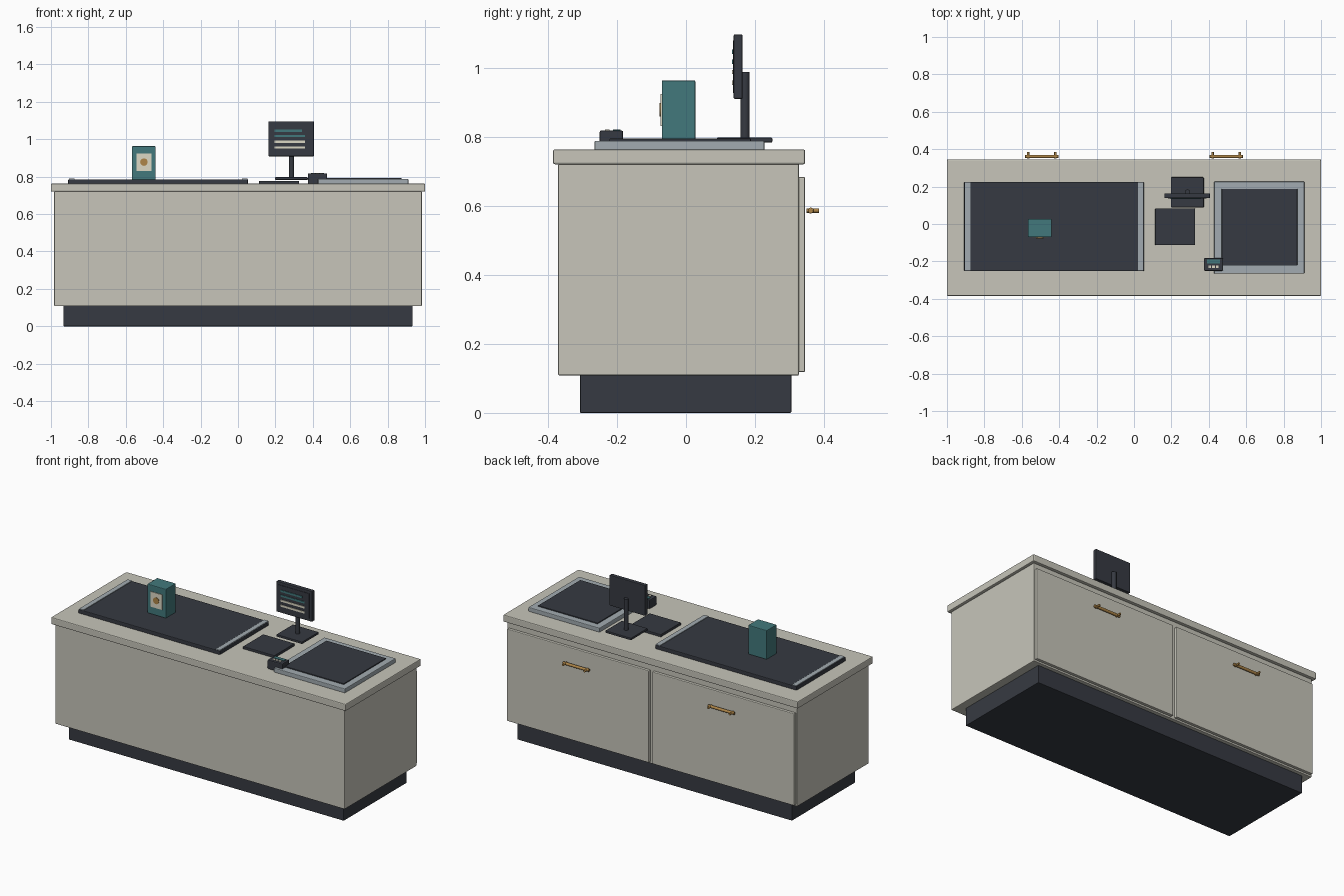
import bpy, math


def mat(name, rgb):
    m = bpy.data.materials.new(name)
    m.diffuse_color = (*rgb, 1)
    return m


STONE = mat("warm_grey", (0.57, 0.56, 0.49))
DARK = mat("charcoal", (0.037, 0.042, 0.054))
STEEL = mat("steel_grey", (0.36, 0.41, 0.44))
TEAL = mat("teal", (0.055, 0.19, 0.20))
CREAM = mat("cream", (0.72, 0.69, 0.56))
BRASS = mat("brass", (0.42, 0.235, 0.065))


def finish(o, name, m, bevel):
    o.name = name
    o.data.materials.append(m)
    if bevel:
        b = o.modifiers.new("bevel", 'BEVEL')
        b.width, b.segments, b.limit_method = bevel, 2, 'ANGLE'
    return o


def box(name, m, x, y, z, bevel=0.0):
    """Box from (min, max) ranges."""
    bpy.ops.mesh.primitive_cube_add(size=1)
    o = bpy.context.object
    for v in o.data.vertices:
        v.co = [(r[0] + r[1]) / 2 + c * (r[1] - r[0]) for r, c in zip((x, y, z), v.co)]
    return finish(o, name, m, bevel)


def rod(name, m, centre, radius, length, axis, bevel=0.0):
    rot = {'X': (0, math.pi / 2, 0), 'Y': (math.pi / 2, 0, 0), 'Z': (0, 0, 0)}[axis]
    bpy.ops.mesh.primitive_cylinder_add(vertices=24, radius=radius, depth=length,
                                        location=centre, rotation=rot)
    o = finish(bpy.context.object, name, m, bevel)
    bpy.ops.object.shade_smooth_by_angle()
    return o


# Counter
box("plinth", DARK, (-0.933, 0.933), (-0.307, 0.305), (0, 0.112), 0.003)
box("cabinet_body", STONE, (-0.983, 0.983), (-0.37, 0.327), (0.108, 0.722), 0.004)
box("countertop", STONE, (-1, 1), (-0.385, 0.345), (0.72, 0.763), 0.005)

# Rear doors with handles
for s, side in ((-1, "left"), (1, "right")):
    box("door_" + side, STONE, tuple(sorted((s * 0.012, s * 0.975))),
        (0.325, 0.345), (0.118, 0.683), 0.004)
    cx = s * 0.493
    rod("handle_bar_" + side, BRASS, (cx, 0.361, 0.586), 0.0085, 0.178, 'X', 0.002)
    for k in (-1, 1):
        rod("handle_post_" + side, BRASS, (cx + k * 0.073, 0.367, 0.586), 0.0065, 0.036, 'Y')

# Conveyor belt
box("conveyor_belt", DARK, (-0.908, 0.053), (-0.252, 0.225), (0.76, 0.786), 0.004)
for x in (-0.889, 0.036):
    box("belt_end_strip", STEEL, (x - 0.015, x + 0.015), (-0.249, 0.222), (0.775, 0.79), 0.002)

# Scanner bed and small tray
box("scanner_frame", STEEL, (0.428, 0.911), (-0.265, 0.227), (0.76, 0.788), 0.004)
box("scanner_plate", DARK, (0.469, 0.873), (-0.222, 0.188), (0.78, 0.794), 0.002)
box("scale_plate", DARK, (0.113, 0.326), (-0.113, 0.083), (0.76, 0.778), 0.003)

# Display on a stand
box("display_base", DARK, (0.198, 0.373), (0.089, 0.25), (0.783, 0.797), 0.003)
rod("display_pole", DARK, (0.286, 0.171, 0.89), 0.0135, 0.195, 'Z')
box("display_housing", DARK, (0.163, 0.406), (0.138, 0.164), (0.909, 1.096), 0.004)
box("display_screen", DARK, (0.181, 0.388), (0.1355, 0.14), (0.926, 1.079), 0.0)
for z, x1, m in ((1.046, 0.342, TEAL), (1.017, 0.357, TEAL),
                 (0.987, 0.357, CREAM), (0.956, 0.357, CREAM)):
    box("screen_line", m, (0.195, x1), (0.1325, 0.137), (z - 0.006, z + 0.006))

# Card terminal
box("terminal_body", DARK, (0.374, 0.476), (-0.25, -0.182), (0.762, 0.818), 0.005)
box("terminal_screen", TEAL, (0.39, 0.46), (-0.212, -0.19), (0.815, 0.821))
for i in range(3):
    x = 0.405 + i * 0.02
    box("terminal_key", CREAM, (x - 0.007, x + 0.007), (-0.234, -0.222), (0.815, 0.821))

# Package with a front label
box("package", TEAL, (-0.567, -0.44), (-0.07, 0.027), (0.784, 0.963), 0.004)
box("package_label", CREAM, (-0.544, -0.463), (-0.0735, -0.069), (0.831, 0.924))
rod("label_disc", BRASS, (-0.503, -0.0745, 0.878), 0.02, 0.005, 'Y')
